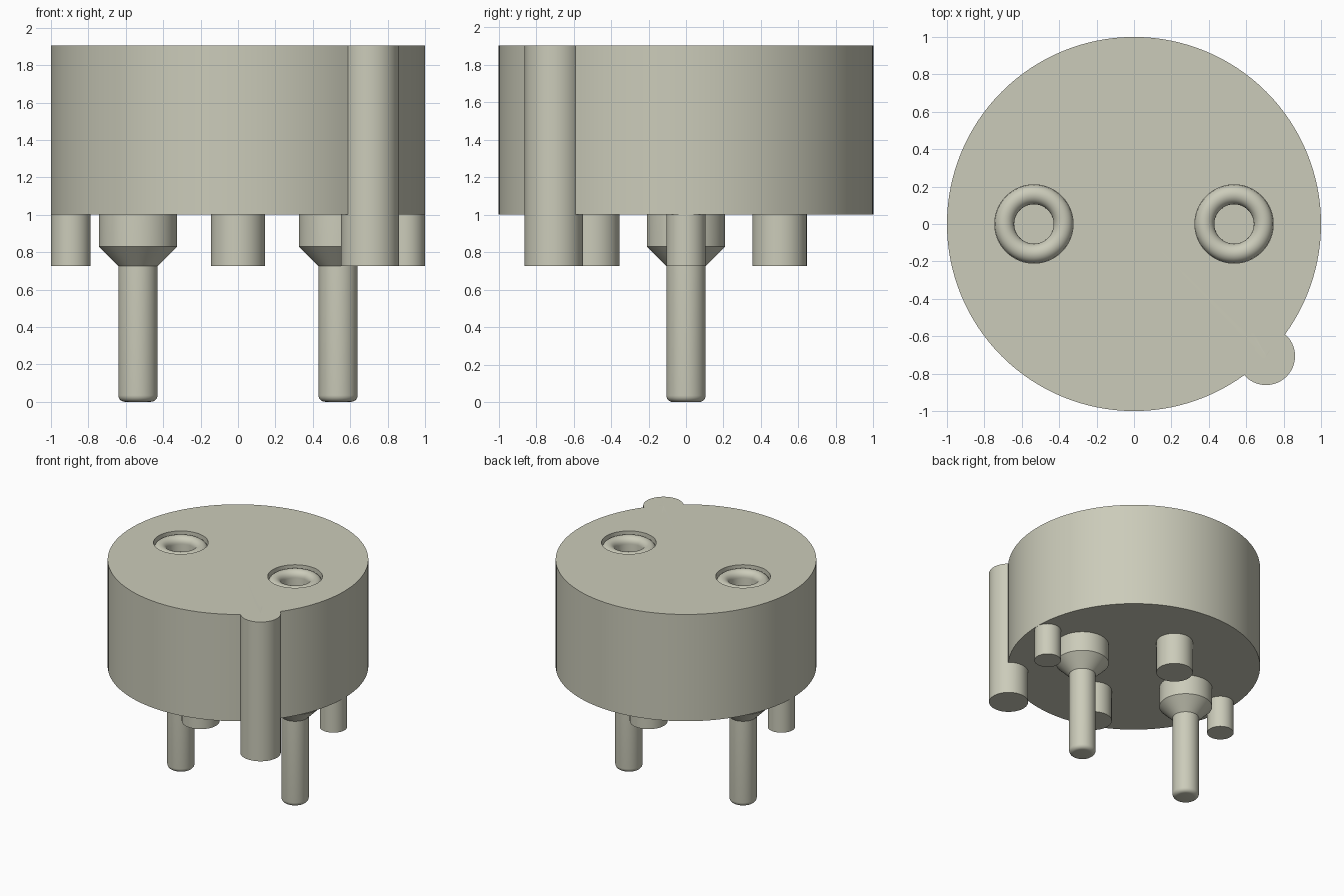
import bpy
import bmesh
from math import cos, sin, pi, radians

if "Cube" in bpy.data.objects:
    bpy.data.objects.remove(bpy.data.objects["Cube"], do_unlink=True)

COLOUR = (0.6, 0.6, 0.49, 1.0)
mat = bpy.data.materials.new("warm_grey_plastic")
mat.use_nodes = True
mat.diffuse_color = COLOUR
mat.node_tree.nodes["Principled BSDF"].inputs["Base Color"].default_value = COLOUR

BOTTOM, TOP, FOOT = 1.0, 1.904, 0.725
PIN_X = 0.535


def lathe(name, profile, x=0, y=0, steps=64):
    """Spin a closed (radius, z) profile that starts and ends on the axis."""
    bm = bmesh.new()
    verts = [bm.verts.new((r, 0, z)) for r, z in profile]
    edges = [bm.edges.new(pair) for pair in zip(verts, verts[1:])]
    bmesh.ops.spin(bm, geom=verts + edges, cent=(0, 0, 0), axis=(0, 0, 1),
                   angle=2 * pi, steps=steps, use_merge=False)
    bmesh.ops.remove_doubles(bm, verts=bm.verts, dist=0.0001)
    bmesh.ops.recalc_face_normals(bm, faces=bm.faces)
    mesh = bpy.data.meshes.new(name)
    bm.to_mesh(mesh)
    bm.free()
    mesh.materials.append(mat)
    obj = bpy.data.objects.new(name, mesh)
    obj.location = (x, y, 0)
    bpy.context.collection.objects.link(obj)
    return obj


def cylinder(name, x, y, radius, low, high, steps=64):
    return lathe(name, [(0, low), (radius, low), (radius, high), (0, high)], x, y, steps)


def activate(obj):
    bpy.ops.object.select_all(action="DESELECT")
    obj.select_set(True)
    bpy.context.view_layer.objects.active = obj


def combine(target, tool, operation):
    mod = target.modifiers.new(operation.lower(), "BOOLEAN")
    mod.object, mod.operation, mod.solver = tool, operation, "EXACT"
    activate(target)
    bpy.ops.object.modifier_apply(modifier=mod.name)
    bpy.data.objects.remove(tool, do_unlink=True)


# Round housing with its locating rib and two socket openings
body = cylinder("housing", 0, 0, 1.0, BOTTOM, TOP, 128)
combine(body, cylinder("rib", 0.706, -0.706, 0.155, FOOT, TOP), "UNION")
for side in (-1, 1):
    combine(body, cylinder("cutter", side * PIN_X, 0, 0.21, 1.6, 2.1), "DIFFERENCE")
parts = [body]

# Hollow pins: rounded tip, shank, cone, collar, rolled rim and bore
TIP, SHANK, COLLAR, ROLL = 0.035, 0.105, 0.2095, 0.052
tip = [(SHANK - TIP + TIP * sin(a), TIP - TIP * cos(a))
       for a in (radians(15 * i) for i in range(7))]
rim = [(COLLAR - ROLL + ROLL * cos(a), 1.842 + ROLL * sin(a))
       for a in (radians(15 * i) for i in range(13))]
pin_profile = ([(0, 0)] + tip + [(SHANK, FOOT), (COLLAR, 0.83)] + rim
               + [(SHANK, 0.83), (0, 0.83)])
for side, label in ((-1, "right"), (1, "left")):
    parts.append(lathe("pin_" + label, pin_profile, side * PIN_X))

# Standoff feet under the housing
for sign, across, along in ((-1, "right", "front"), (1, "left", "back")):
    parts.append(cylinder("small_foot_" + across, sign * 0.894, 0, 0.105, FOOT, BOTTOM))
    parts.append(cylinder("large_foot_" + along, 0, sign * 0.5, 0.145, FOOT, BOTTOM))

for part in parts:
    activate(part)
    bpy.ops.object.shade_smooth_by_angle(angle=radians(30))
